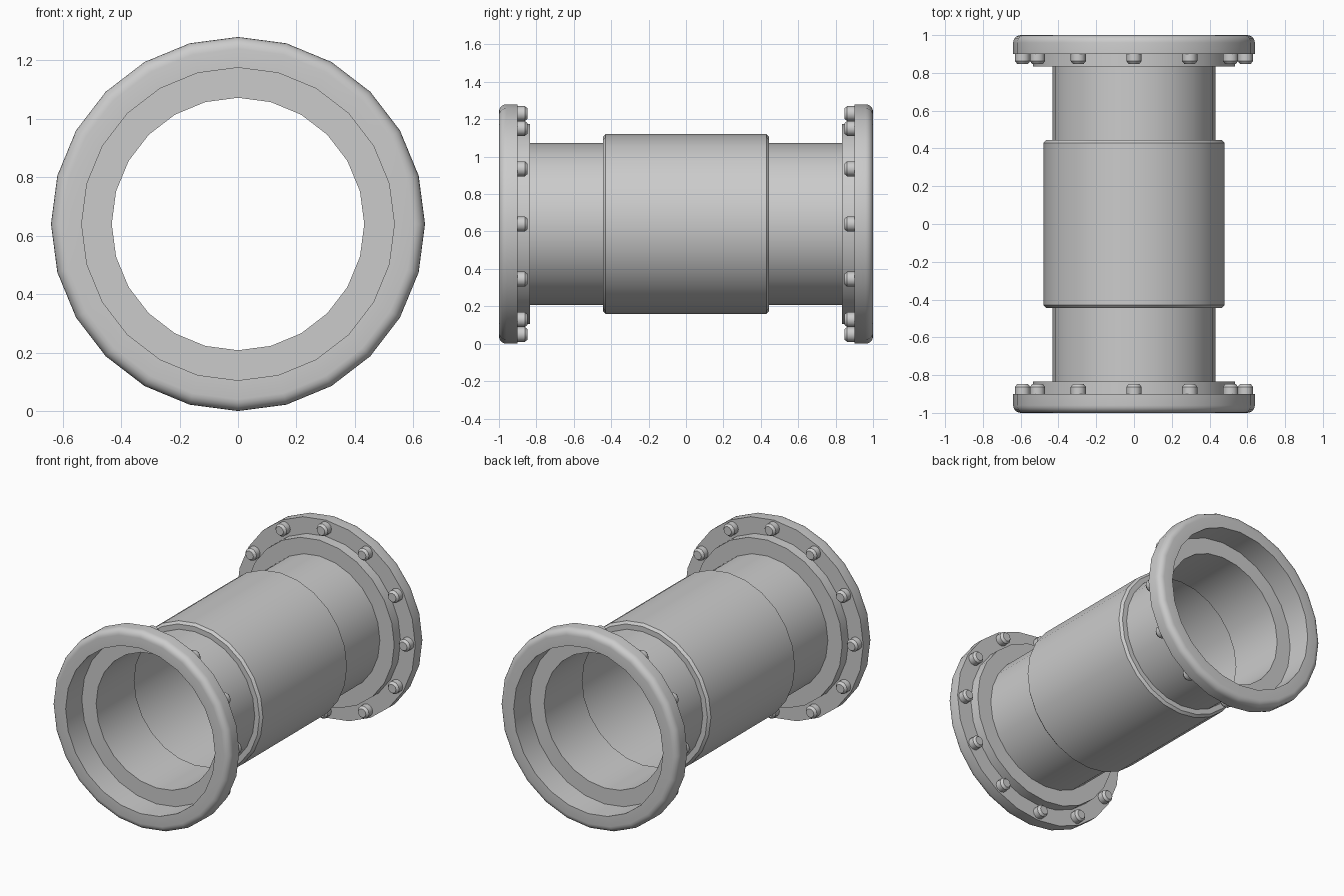
import bpy, bmesh, math
from mathutils import Matrix, Vector

cube = bpy.data.objects.get("Cube")
if cube:
    bpy.data.objects.remove(cube, do_unlink=True)

AXIS_Z = 0.64
SIDES = 24

metal = bpy.data.materials.new("grey metal")
metal.use_nodes = True
GREY = (0.6, 0.6, 0.6, 1)
metal.diffuse_color = GREY
metal.node_tree.nodes["Principled BSDF"].inputs["Base Color"].default_value = GREY


def finish(name, bm):
    mesh = bpy.data.meshes.new(name)
    bm.to_mesh(mesh)
    bm.free()
    mesh.materials.append(metal)
    obj = bpy.data.objects.new(name, mesh)
    bpy.context.collection.objects.link(obj)
    bpy.ops.object.select_all(action='DESELECT')
    obj.select_set(True)
    bpy.context.view_layer.objects.active = obj
    bpy.ops.object.shade_smooth_by_angle(angle=math.radians(35))


def revolve(bm, profile, sides, matrix, closed=False):
    """Spin (radius, along) points around local y and place the result."""
    rings = []
    for r, y in profile:
        angles = [math.tau * i / sides for i in range(sides)]
        rings.append([bm.verts.new(matrix @ Vector((r * math.cos(a), y, r * math.sin(a))))
                      for a in angles])
    pairs = list(zip(rings, rings[1:]))
    if closed:
        pairs.append((rings[-1], rings[0]))
    for a, b in pairs:
        for i in range(sides):
            j = (i + 1) % sides
            bm.faces.new((a[i], a[j], b[j], b[i]))
    return rings


def ring_part(name, profile, closed=False):
    bm = bmesh.new()
    revolve(bm, profile, SIDES, Matrix.Translation((0, 0, AXIS_Z)), closed)
    bmesh.ops.recalc_face_normals(bm, faces=bm.faces)
    finish(name, bm)


# Thick sleeve around the middle, with chamfered ends
ring_part("sleeve", [(0.432, -0.445), (0.465, -0.445), (0.48, -0.43),
                     (0.48, 0.43), (0.465, 0.445), (0.432, 0.445)])

for side, s in (("front", -1), ("back", 1)):
    # Pipe end
    ring_part(side + "_pipe", [(0.432, s * 0.445), (0.432, s * 0.835)])
    # Stepped collar behind the flange
    ring_part(side + "_collar", [(0.432, s * 0.835), (0.535, s * 0.835), (0.535, s * 0.9)])
    # Flange with a rounded outer lip
    lip = [(0.64 - 0.04 * (1 - math.sin(t)), s * (0.96 + 0.04 * math.cos(t)))
           for t in (math.radians(18 * k) for k in range(6))]
    ring_part(side + "_flange",
              [(0.535, s * 0.9), (0.535, s)] + lip + [(0.64, s * 0.9)], closed=True)
    # Bolts on the inner face of the flange
    bm = bmesh.new()
    for k in range(12):
        a = math.tau * k / 12
        place = Matrix.Translation((0.59 * math.cos(a), s * 0.9, AXIS_Z + 0.59 * math.sin(a)))
        rings = revolve(bm, [(0.04, 0), (0.04, -s * 0.038), (0.028, -s * 0.053)], 12, place)
        bm.faces.new(rings[-1])
    bmesh.ops.recalc_face_normals(bm, faces=bm.faces)
    finish(side + "_bolts", bm)
